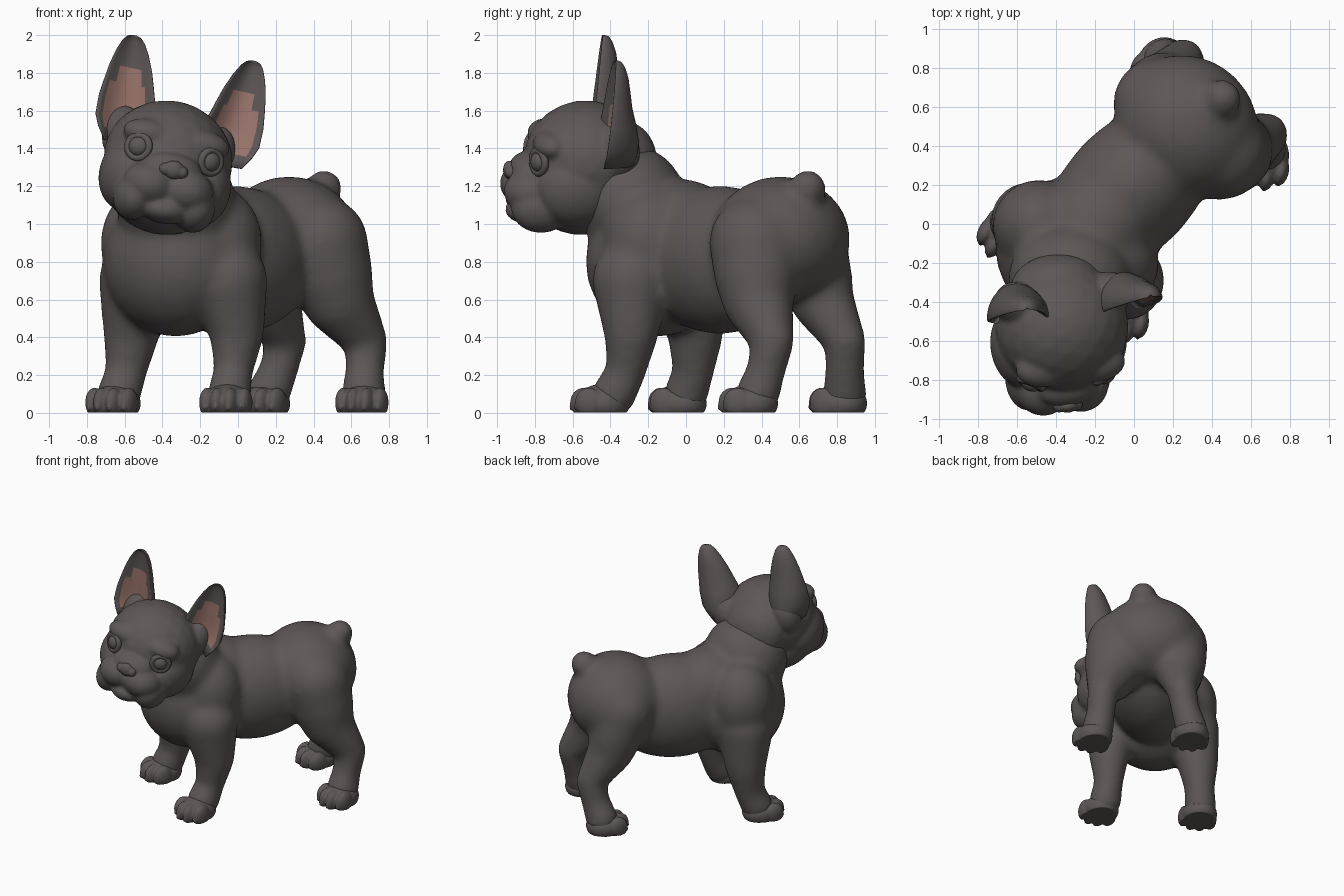
import bpy, bmesh, math
from mathutils import Matrix, Vector

if "Cube" in bpy.data.objects:
    bpy.data.objects.remove(bpy.data.objects["Cube"])


def material(name, rgb):
    m = bpy.data.materials.new(name)
    m.diffuse_color = (*rgb, 1)
    m.use_nodes = True
    m.node_tree.nodes["Principled BSDF"].inputs["Base Color"].default_value = m.diffuse_color
    return m


FUR = material("dark fur", (0.112, 0.094, 0.094))
PINK = material("ear pink", (0.33, 0.18, 0.15))


def finish(name, mesh, mats=(FUR,)):
    obj = bpy.data.objects.new(name, mesh)
    bpy.context.collection.objects.link(obj)
    if not mesh.materials:
        for m in mats:
            mesh.materials.append(m)
    mesh.polygons.foreach_set("use_smooth", [True] * len(mesh.polygons))
    mesh.update()
    return obj


def sculpt(name, blobs, voxel, smooth, frame=Matrix()):
    """Fuse ellipsoids (centre, radii, yaw in degrees) into one soft skin."""
    bm = bmesh.new()
    for centre, radii, yaw in blobs:
        mat = (frame @ Matrix.Translation(centre) @ Matrix.Rotation(math.radians(yaw), 4, 'Z')
               @ Matrix.Diagonal((*radii, 1)))
        bmesh.ops.create_icosphere(bm, subdivisions=3, radius=1, matrix=mat)
    mesh = bpy.data.meshes.new(name)
    bm.to_mesh(mesh)
    bm.free()
    tmp = bpy.data.objects.new("tmp", mesh)
    bpy.context.collection.objects.link(tmp)
    r = tmp.modifiers.new("fuse", 'REMESH')
    r.mode, r.voxel_size = 'VOXEL', voxel
    s = tmp.modifiers.new("soften", 'SMOOTH')
    s.factor, s.iterations = 0.5, smooth
    dg = bpy.context.evaluated_depsgraph_get()
    out = bpy.data.meshes.new_from_object(tmp.evaluated_get(dg))
    bpy.data.objects.remove(tmp)
    for v in out.vertices:              # flat soles on the ground
        v.co.z = max(v.co.z, 0.003)
    return finish(name, out)


def limb(stations, steps=7):
    """Chain of spheres through (x, y, z, radius) stations."""
    chain = []
    for a, b in zip(stations, stations[1:]):
        for i in range(steps + 1):
            p = [u + (w - u) * i / steps for u, w in zip(a, b)]
            chain.append((p[:3], (p[3],) * 3, 0))
    return chain


def mirrored(centre, radii):
    x, y, z = centre
    return [((s * x, y, z), radii, 0) for s in (-1, 1)]


# Body: torso stands diagonally, rump towards +x +y
AXIS = 46
body = [
    ((-0.33, -0.15, 0.80), (0.37, 0.40, 0.40), AXIS),   # chest
    ((-0.02, 0.18, 0.81), (0.52, 0.335, 0.395), AXIS),  # waist
    ((0.27, 0.50, 0.92), (0.36, 0.385, 0.335), AXIS),   # rump
    ((-0.20, -0.02, 0.95), (0.30, 0.30, 0.29), 0),      # withers
    ((-0.33, -0.29, 1.12), (0.32, 0.29, 0.30), 0),      # neck
    ((-0.11, -0.20, 0.90), (0.24, 0.24, 0.30), 0),      # shoulders
    ((-0.49, -0.01, 0.90), (0.24, 0.24, 0.30), 0),
]
# Legs
body += limb([(-0.53, 0.01, 0.70, .21), (-0.565, 0.05, 0.42, .15),
              (-0.59, 0.04, 0.22, .11), (-0.63, 0.0, 0.10, .12)])
body += limb([(-0.05, -0.29, 0.70, .21), (-0.005, -0.29, 0.42, .145),
              (-0.025, -0.315, 0.22, .105), (-0.045, -0.38, 0.10, .12)])
body += limb([(0.44, 0.37, 0.90, .25), (0.485, 0.375, 0.74, .23), (0.53, 0.38, 0.60, .19),
              (0.68, 0.46, 0.38, .115), (0.67, 0.42, 0.21, .105), (0.665, 0.38, 0.10, .12)])
body += limb([(0.12, 0.62, 0.90, .23), (0.14, 0.68, 0.74, .20), (0.165, 0.72, 0.60, .17),
              (0.255, 0.845, 0.38, .11), (0.21, 0.84, 0.21, .105), (0.16, 0.84, 0.10, .12)])
# Bobbed tail
body += limb([(0.36, 0.59, 1.10, .10), (0.455, 0.645, 1.19, .10)], 3)
sculpt("body", body, 0.02, 26)

# Paws with four toes each
for name, x, y, yaw in (("front_paw_right", -0.65, -0.04, -25), ("front_paw_left", -0.055, -0.45, -12),
                        ("hind_paw_right", 0.14, 0.81, -28), ("hind_paw_left", 0.665, 0.335, -12)):
    frame = Matrix.Translation((x, y, 0)) @ Matrix.Rotation(math.radians(yaw), 4, 'Z')
    paw = [((0, 0.01, 0.05), (0.13, 0.145, 0.105), 0)]
    for tx, ty in ((0.1, -0.045), (0.035, -0.085)):
        paw += mirrored((tx, ty, 0.055), (0.042, 0.075, 0.08))
        paw += mirrored((tx, ty - 0.06, 0.03), (0.014, 0.022, 0.02))   # claws
    sculpt(name, paw, 0.009, 4, frame)

# Head, tilted to its left and turned slightly
HEAD = (Matrix.Translation((-0.37, -0.53, 1.34)) @ Matrix.Rotation(math.radians(6), 4, 'Z')
        @ Matrix.Rotation(math.radians(12), 4, 'Y'))
head = [
    ((0, 0, 0), (0.345, 0.33, 0.315), 0),               # skull
    ((0, -0.02, -0.20), (0.28, 0.27, 0.20), 0),         # throat
    ((0, -0.22, -0.15), (0.23, 0.19, 0.18), 0),         # muzzle
    ((0, -0.30, -0.27), (0.13, 0.125, 0.075), 0),       # chin
    ((0, -0.31, -0.05), (0.16, 0.10, 0.09), 0),         # nose pad
    ((0, 0.22, -0.02), (0.24, 0.16, 0.22), 0),          # nape
]
head += mirrored((0.20, -0.07, -0.12), (0.155, 0.22, 0.20))    # cheeks
head += mirrored((0.10, -0.30, -0.15), (0.145, 0.145, 0.12))   # lips
head += mirrored((0.165, -0.25, -0.23), (0.11, 0.16, 0.13))    # jowls
head += mirrored((0.14, -0.20, 0.11), (0.15, 0.10, 0.08))      # brows
head += mirrored((0.25, 0.15, 0.09), (0.11, 0.11, 0.15))       # ear roots
sculpt("head", head, 0.013, 9, HEAD)

# Nose with nostril wings
sculpt("nose", [((0, -0.405, -0.055), (0.055, 0.035, 0.05), 0)]
       + mirrored((0.045, -0.395, -0.06), (0.035, 0.04, 0.035)), 0.007, 3, HEAD)

# Eyes with rounded lids
for side, label in ((-1, "right"), (1, "left")):
    frame = (HEAD @ Matrix.Translation((side * 0.195, -0.268, 0.03))
             @ Matrix.Rotation(math.radians(side * 28), 4, 'Z'))
    sculpt("eye_" + label, [((0, 0.0, 0), (0.055, 0.045, 0.055), 0)], 0.008, 1, frame)
    bpy.ops.mesh.primitive_torus_add(major_radius=0.06, minor_radius=0.02,
                                     major_segments=28, minor_segments=10)
    lid = bpy.context.object
    lid.name = "eyelid_" + label
    lid.matrix_world = frame @ Matrix.Translation((0, -0.004, 0)) @ Matrix.Rotation(math.pi / 2, 4, 'X')
    lid.data.materials.append(FUR)
    bpy.ops.object.shade_smooth()

# Ears: lofted cupped rings (height fraction, half width, depth)
ROWS = [(0, .10, .17), (.12, .14, .18), (.22, .16, .18), (.4, .153, .15), (.55, .135, .12),
        (.7, .115, .10), (.84, .088, .08), (.94, .06, .055), (.985, .037, .035), (1, .012, .015)]
N = 36
for side, label in ((-1, "right"), (1, "left")):
    bm = bmesh.new()
    rings = []
    for t, w, d in ROWS:
        ring = []
        for k in range(N):
            a = 2 * math.pi * k / N
            s = abs(math.sin(a))
            y = d * s if k < N / 2 else d * (0.9 * s * s - 0.5 * s)
            p = Vector((w * math.cos(a), y, 0))
            p.rotate(Matrix.Rotation(math.radians(4), 3, 'Z'))
            p += Vector((0.275 + 0.05 * t, 0.06 + 0.05 * t, 0.03 + 0.575 * t))
            p.x *= side
            ring.append(bm.verts.new(Matrix.Translation((0.025, 0, 0)) @ HEAD @ p))
        rings.append(ring)
    for i, (lo, hi) in enumerate(zip(rings, rings[1:])):
        for k in range(N):
            f = bm.faces.new((lo[k], lo[(k + 1) % N], hi[(k + 1) % N], hi[k]))
            # pink lining on the hollow front
            c = math.cos(2 * math.pi * (k + 0.5) / N)
            if k >= N / 2 and 1 <= i <= 4 and abs(c - 0.05) < (0.66 if i < 4 else 0.5):
                f.material_index = 1
    bm.faces.new(rings[0])
    bm.faces.new(rings[-1])
    bmesh.ops.recalc_face_normals(bm, faces=bm.faces)
    mesh = bpy.data.meshes.new("ear_" + label)
    bm.to_mesh(mesh)
    bm.free()
    finish("ear_" + label, mesh, (FUR, PINK))
